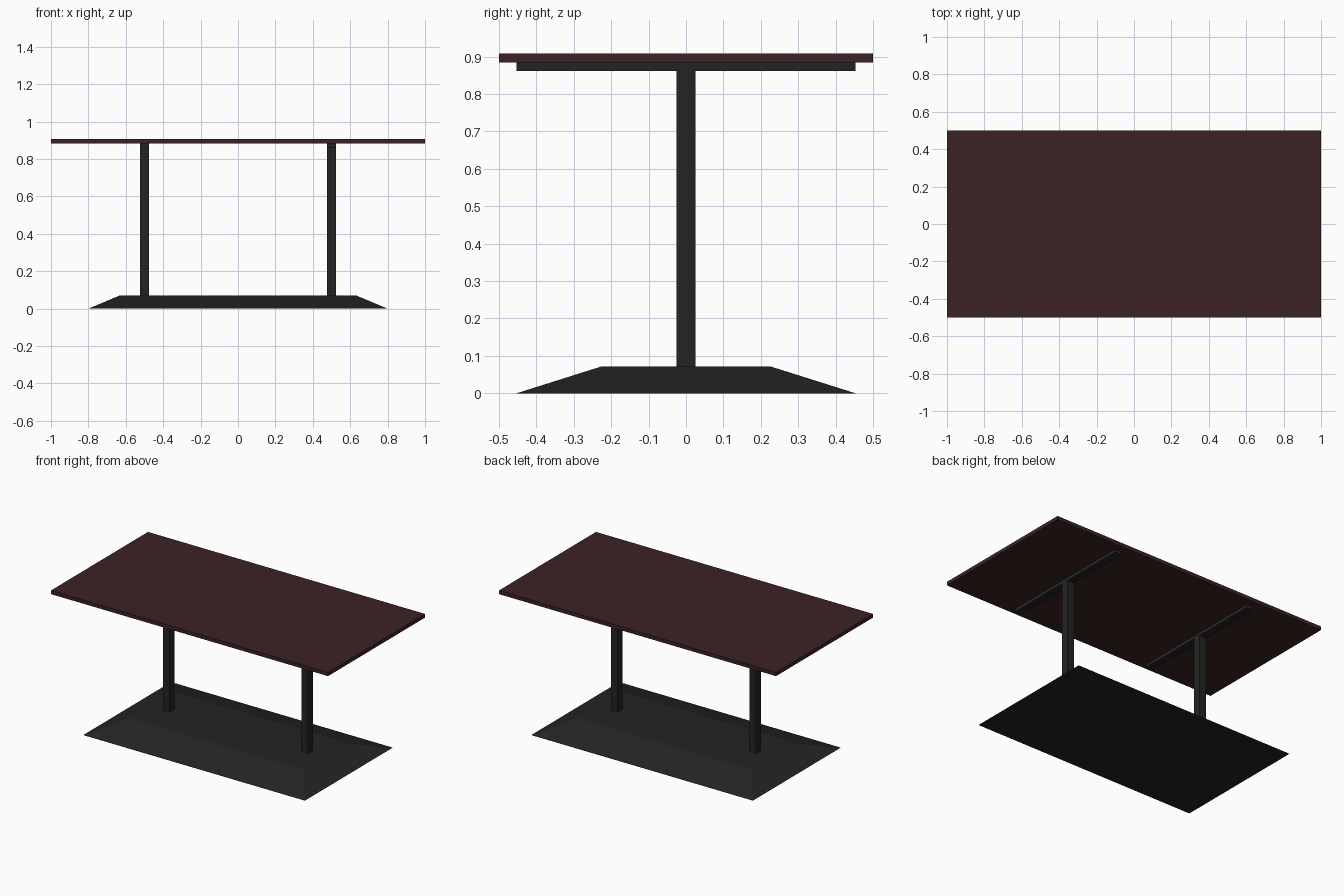
import bpy, bmesh

if "Cube" in bpy.data.objects:
    bpy.data.objects.remove(bpy.data.objects["Cube"])


def material(name, rgb):
    m = bpy.data.materials.new(name)
    m.diffuse_color = (*rgb, 1.0)
    m.use_nodes = True
    m.node_tree.nodes["Principled BSDF"].inputs["Base Color"].default_value = m.diffuse_color
    return m


WOOD = material("dark_red_wood", (0.045, 0.0165, 0.0175))
METAL = material("black_metal", (0.0175, 0.0175, 0.0175))


def block(name, mat, x, y, z0, z1, cx=0.0, top=(1.0, 1.0)):
    """Box with half sizes x, y; the upper face is scaled by top."""
    bm = bmesh.new()
    bmesh.ops.create_cube(bm, size=2.0)
    for v in bm.verts:
        up = v.co.z > 0
        sx, sy = top if up else (1.0, 1.0)
        v.co = (cx + v.co.x * x * sx, v.co.y * y * sy, z1 if up else z0)
    mesh = bpy.data.meshes.new(name)
    bm.to_mesh(mesh)
    bm.free()
    mesh.materials.append(mat)
    obj = bpy.data.objects.new(name, mesh)
    bpy.context.collection.objects.link(obj)
    return obj


# Table top
block("table_top", WOOD, 1.0, 0.5, 0.884, 0.908)

# Sloped floor base
block("base", METAL, 0.80, 0.453, 0.0, 0.071, top=(0.63 / 0.80, 0.228 / 0.453))

# Posts with a cross bar on each, left and right
for side, cx in (("left", -0.5), ("right", 0.5)):
    block(side + "_post", METAL, 0.024, 0.025, 0.071, 0.862, cx)
    block(side + "_cross_bar", METAL, 0.024, 0.453, 0.862, 0.884, cx)
